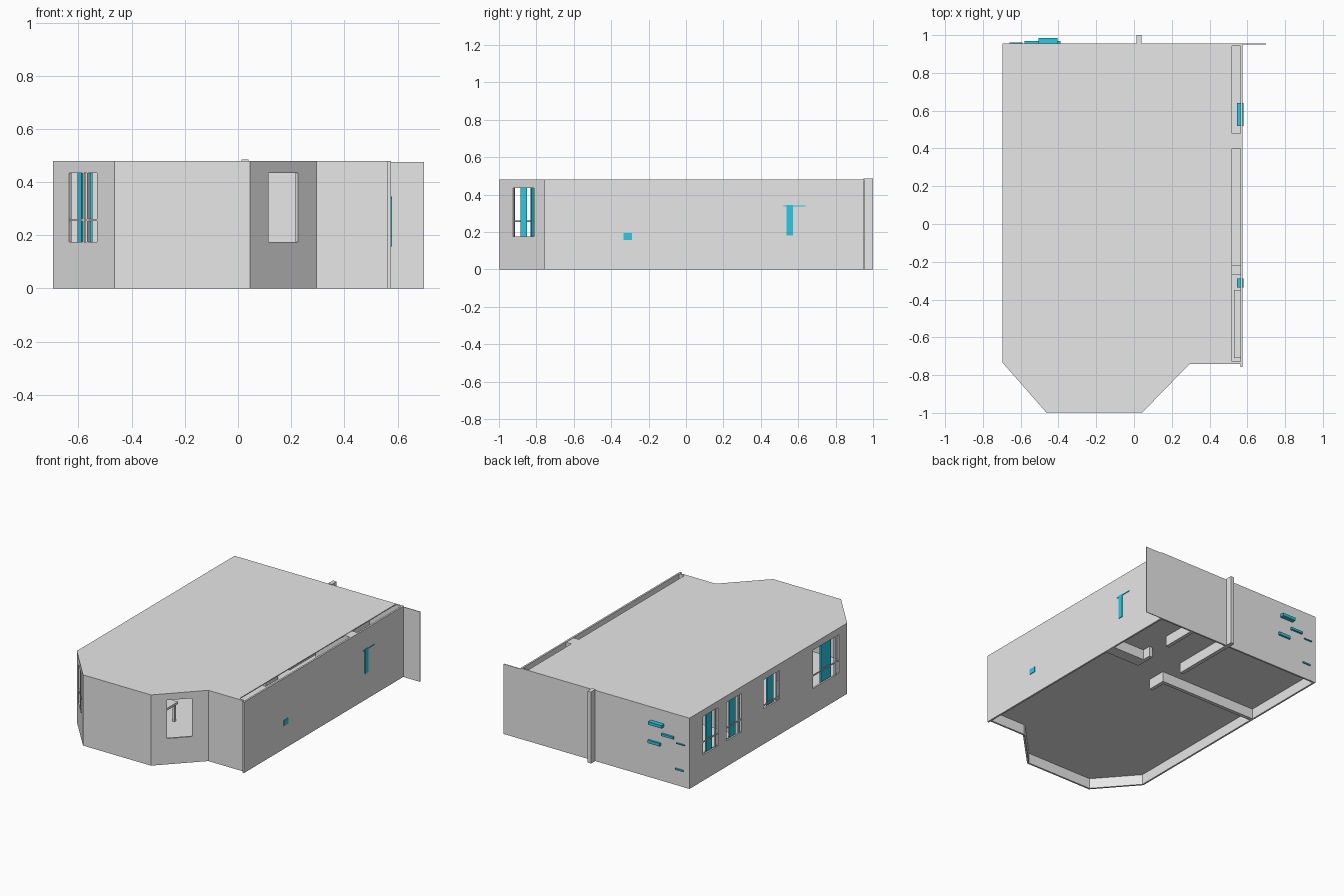
import bpy
import bmesh
from math import atan2
from mathutils import Matrix, Vector

if "Cube" in bpy.data.objects:
    bpy.data.objects.remove(bpy.data.objects["Cube"])


def material(name, rgb):
    m = bpy.data.materials.new(name)
    m.use_nodes = True
    m.diffuse_color = (*rgb, 1)
    m.node_tree.nodes["Principled BSDF"].inputs["Base Color"].default_value = (*rgb, 1)
    return m


GREY = material("plaster grey", (0.8, 0.8, 0.8))
CYAN = material("curtain cyan", (0.02, 0.6, 0.78))
HEIGHT, FLOOR, THICK = 0.48, 0.075, 0.012


def link(name, bm, mat):
    me = bpy.data.meshes.new(name)
    bm.to_mesh(me)
    bm.free()
    me.materials.append(mat)
    ob = bpy.data.objects.new(name, me)
    bpy.context.collection.objects.link(ob)
    return ob


def box(name, x, y, z, mat=GREY, frame=Matrix()):
    """Box from three (low, high) ranges, placed in a wall frame."""
    lo, hi = Vector((x[0], y[0], z[0])), Vector((x[1], y[1], z[1]))
    bm = bmesh.new()
    bmesh.ops.create_cube(bm, size=1, matrix=frame @ Matrix.Translation((lo + hi) / 2)
                          @ Matrix.Diagonal((*(hi - lo), 1)))
    return link(name, bm, mat)


def plate(name, outline, z0, z1):
    bm = bmesh.new()
    face = bm.faces.new([bm.verts.new((x, y, z0)) for x, y in outline])
    out = bmesh.ops.extrude_face_region(bm, geom=[face])
    top = [v for v in out["geom"] if isinstance(v, bmesh.types.BMVert)]
    bmesh.ops.translate(bm, verts=top, vec=(0, 0, z1 - z0))
    bmesh.ops.recalc_face_normals(bm, faces=bm.faces)
    return link(name, bm, GREY)


def wall(name, p, q, windows=()):
    """Wall from p to q, thick to its left, with openings (start, end, sill, head)."""
    p, q = Vector(p), Vector(q)
    d = q - p
    frame = Matrix.Translation((*p, 0)) @ Matrix.Rotation(atan2(d.y, d.x), 4, "Z")
    ob = box(name, (0, d.length), (0, THICK), (0, HEIGHT), GREY, frame)
    for a, b, lo, hi in windows:
        cutter = box("cutter", (a, b), (-0.1, 0.1), (lo, hi), GREY, frame)
        cutter.hide_render = True
        mod = ob.modifiers.new("opening", "BOOLEAN")
        mod.operation, mod.solver, mod.object = "DIFFERENCE", "EXACT", cutter
        bpy.context.view_layer.update()
        cut = bpy.data.meshes.new_from_object(
            ob.evaluated_get(bpy.context.evaluated_depsgraph_get()))
        ob.modifiers.clear()
        ob.data = cut
        bpy.data.objects.remove(cutter)
    return frame


# Outer walls, walked with the inside on the left
back_right, side_front = (-0.695, 0.955), (-0.695, -0.735)
bay_a, bay_b = (-0.465, -0.997), (0.045, -0.997)
bay_end, front_end, back_left = (0.295, -0.74), (0.575, -0.74), (0.575, 0.955)
side_windows = [(0.145, 0.305, 0.175, 0.435), (0.395, 0.555, 0.175, 0.435),
                (0.795, 0.965, 0.24, 0.435), (1.325, 1.605, 0.175, 0.435)]
side = wall("right_side_wall", back_right, side_front, side_windows)
bay = wall("bay_right_wall", side_front, bay_a, [(0.09, 0.25, 0.175, 0.435)])
wall("bay_front_wall", bay_a, bay_b)
wall("bay_left_wall", bay_b, bay_end, [(0.10, 0.258, 0.175, 0.435)])
wall("front_wall", bay_end, front_end)
wall("left_side_wall", (0.575, -0.757), back_left)
wall("back_wall", back_left, back_right)
box("back_wing_panel", (0.575, 0.70), (0.95, 0.955), (0, 0.475))
box("back_pier", (0.013, 0.04), (0.95, 1.0), (0, 0.485))

# Floor and roof, the roof stopping short of the left wall
plate("floor", [back_right, side_front, bay_a, bay_b, bay_end, front_end, back_left],
      FLOOR - 0.005, FLOOR)
plate("roof", [(-0.695, 0.95), side_front, bay_a, bay_b, bay_end,
               (0.52, -0.74), (0.52, 0.95)], HEIGHT - 0.006, HEIGHT)

# Inner partitions
for name, x, y in [("hall_partition", (0.013, 0.04), (0.5, 0.95)),
                   ("bath_partition", (0.30, 0.325), (0.70, 0.95)),
                   ("bath_door_return", (0.30, 0.325), (0.44, 0.54)),
                   ("bath_front_partition", (0.30, 0.57), (0.40, 0.48)),
                   ("bedroom_partition", (-0.69, 0.05), (0.325, 0.35)),
                   ("bedroom_return", (0.03, 0.055), (0.22, 0.35))]:
    box(name, x, y, (0, HEIGHT - 0.003))

# Window bars and curtains
for i, (a, b, lo, hi) in enumerate(side_windows):
    w = b - a
    box(f"curtain_{i}", (a + 0.4 * w, a + 0.78 * w), (0.02, 0.03), (lo - 0.02, hi + 0.02),
        CYAN, side)
    box(f"window_post_{i}", (a + 0.84 * w, a + 0.9 * w), (0.002, 0.01), (lo, hi), GREY, side)
    box(f"window_rail_{i}", (a, b), (0.002, 0.008), (0.255, 0.263), GREY, side)
box("bay_curtain", (0.12, 0.143), (0.015, 0.025), (0.16, 0.45), CYAN, bay)
box("bay_curtain_edge", (-0.556, -0.548), (-0.885, -0.85), (0.16, 0.45), CYAN)
for t in (0.165, 0.19):
    box("bay_window_post", (t, t + 0.007), (0.002, 0.01), (0.175, 0.435), GREY, bay)
box("bay_window_rail", (0.09, 0.25), (0.002, 0.01), (0.253, 0.262), GREY, bay)

# Furniture inside
box("kitchen_counter", (0.53, 0.565), (-0.71, -0.35), (FLOOR, 0.20))
box("tall_cupboard", (0.52, 0.565), (-0.27, -0.22), (FLOOR, 0.33))
box("table_top", (-0.35, -0.1), (-0.75, -0.5), (0.19, 0.205))
for x in (-0.34, -0.125):
    for y in (-0.74, -0.525):
        box("table_leg", (x, x + 0.015), (y, y + 0.015), (FLOOR, 0.19))
box("bed", (-0.66, -0.35), (0.42, 0.75), (FLOOR, 0.16))

# Cyan fittings showing on the left side
for name, y, z in [("sink_panel", (-0.335, -0.288), (0.158, 0.195)),
                   ("shower_post", (0.537, 0.572), (0.18, 0.345)),
                   ("shower_rail", (0.52, 0.64), (0.336, 0.342))]:
    box(name, (0.545, 0.579), y, z, CYAN)

# Cyan shelves showing on the back
for x, z, out in [((-0.505, -0.405), (0.37, 0.39), 0.985),
                  ((-0.58, -0.49), (0.31, 0.325), 0.968),
                  ((-0.48, -0.39), (0.235, 0.255), 0.968),
                  ((-0.66, -0.60), (0.283, 0.29), 0.962),
                  ((-0.65, -0.59), (0.105, 0.115), 0.962)]:
    box("wall_shelf", x, (0.945, out), z, CYAN)
